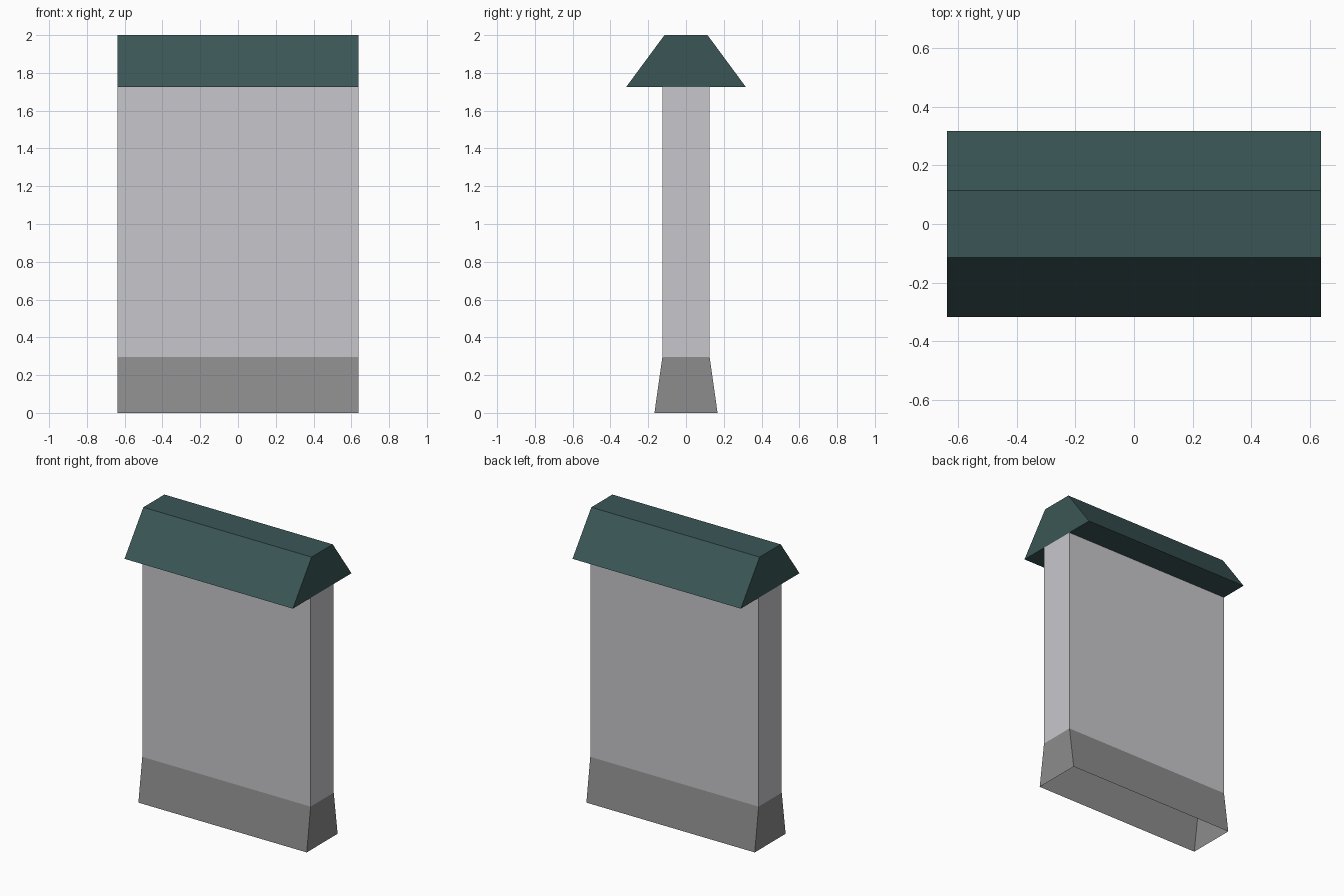
import bpy
import bmesh

cube = bpy.data.objects.get("Cube")
if cube:
    bpy.data.objects.remove(cube, do_unlink=True)

HALF_LENGTH = 0.637


def material(name, rgb):
    mat = bpy.data.materials.new(name)
    mat.use_nodes = True
    mat.diffuse_color = (*rgb, 1)
    mat.node_tree.nodes["Principled BSDF"].inputs["Base Color"].default_value = (*rgb, 1)
    return mat


def tapered_shell(name, rings, mat, cap_top=False):
    """Loft rectangles of equal length, each given as (half depth, height)."""
    bm = bmesh.new()
    loops = []
    for depth, z in rings:
        corners = ((-1, -1), (1, -1), (1, 1), (-1, 1))
        loops.append([bm.verts.new((sx * HALF_LENGTH, sy * depth, z)) for sx, sy in corners])
    for low, high in zip(loops, loops[1:]):
        flat = low[0].co.z == high[0].co.z
        for i in range(4):
            # A level step only has area along the two long sides
            if flat and i % 2:
                continue
            j = (i + 1) % 4
            bm.faces.new((low[i], low[j], high[j], high[i]))
    if cap_top:
        bm.faces.new(loops[-1])
    mesh = bpy.data.meshes.new(name)
    bm.to_mesh(mesh)
    bm.free()
    mesh.materials.append(mat)
    obj = bpy.data.objects.new(name, mesh)
    bpy.context.collection.objects.link(obj)
    return obj


stone = material("dark stone grey", (0.265, 0.265, 0.265))
plaster = material("pale plaster grey", (0.575, 0.565, 0.6))
tiles = material("dark teal", (0.043, 0.094, 0.092))

# Flared footing, open underneath
tapered_shell("wall_base", [(0.167, 0), (0.125, 0.297)], stone)

# Upright wall panel
tapered_shell("wall_panel", [(0.125, 0.297), (0.125, 1.725)], plaster)

# Coping with overhanging eaves and a flat ridge
tapered_shell("wall_roof", [(0.125, 1.725), (0.317, 1.725), (0.114, 2)], tiles, cap_top=True)
